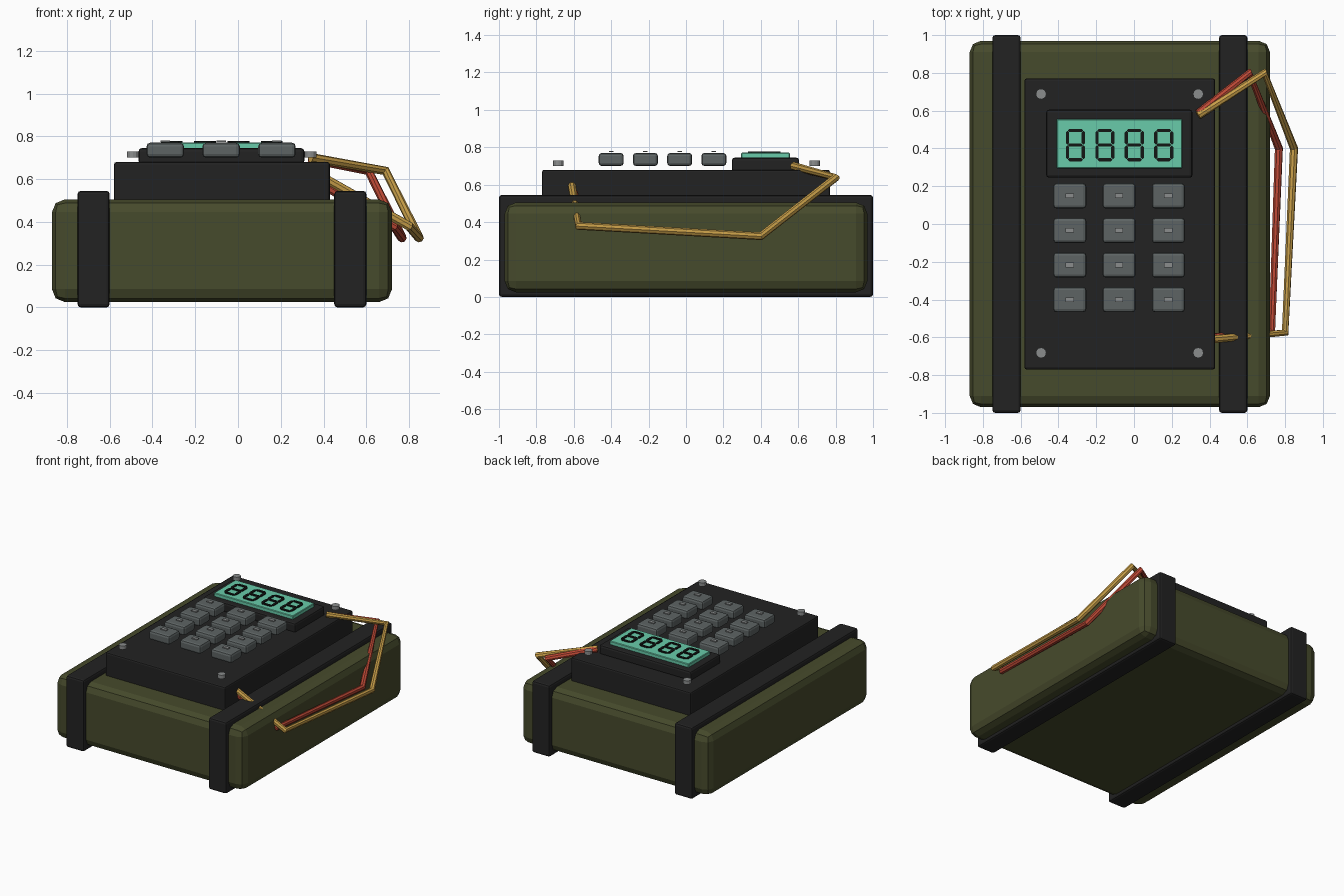
import bpy, bmesh, math

if "Cube" in bpy.data.objects:
    bpy.data.objects.remove(bpy.data.objects["Cube"])

def material(name, r, g, b):
    m = bpy.data.materials.new(name)
    m.diffuse_color = (r, g, b, 1)
    m.use_nodes = True
    m.node_tree.nodes["Principled BSDF"].inputs["Base Color"].default_value = m.diffuse_color
    return m

OLIVE = material("olive canvas", 0.062, 0.069, 0.025)
BLACK = material("black plastic", 0.016, 0.016, 0.016)
TEAL = material("teal display", 0.14, 0.60, 0.40)
DIGIT = material("digit black", 0.006, 0.008, 0.007)
KEY = material("key grey", 0.11, 0.127, 0.127)
STEEL = material("light steel", 0.26, 0.27, 0.27)
YELLOW = material("yellow wire", 0.57, 0.34, 0.065)
RED = material("red wire", 0.50, 0.065, 0.035)

def finish(name, bm, mat):
    me = bpy.data.meshes.new(name)
    bmesh.ops.recalc_face_normals(bm, faces=bm.faces)
    bm.to_mesh(me)
    bm.free()
    me.materials.append(mat)
    ob = bpy.data.objects.new(name, me)
    bpy.context.scene.collection.objects.link(ob)
    return ob

def box(name, x, y, z, mat, bevel=0.0, segs=1):
    """Box from (min, max) ranges with bevelled edges."""
    bm = bmesh.new()
    bmesh.ops.create_cube(bm, size=1)
    for v in bm.verts:
        for i, r in enumerate((x, y, z)):
            v.co[i] = r[0] if v.co[i] < 0 else r[1]
    if bevel:
        bmesh.ops.bevel(bm, geom=list(bm.edges), offset=bevel, segments=segs,
                        profile=0.5, affect='EDGES')
    return finish(name, bm, mat)

def around(c, size):
    return (c - size / 2, c + size / 2)

# padded body and the two straps around it
box("body", (-0.87, 0.72), (-0.97, 0.97), (0.025, 0.505), OLIVE, 0.06, 2)
for i, x in enumerate((-0.675, 0.525)):
    box(f"strap_{i}", around(x, 0.15), (-1, 1), (0, 0.545), BLACK, 0.015, 2)

# control panel and display
box("control_panel", (-0.58, 0.43), (-0.77, 0.77), (0.48, 0.68), BLACK, 0.012, 2)
box("display_bezel", (-0.465, 0.31), (0.245, 0.605), (0.67, 0.745), BLACK, 0.015, 2)
box("display_screen", (-0.41, 0.255), (0.295, 0.555), (0.73, 0.771), TEAL, 0.004)

# seven-segment digits as thin six-sided bars
def segment(bm, cx, cy, length, upright):
    h, t = length / 2, 0.009
    pts = [(-h, 0), (-h + t, -t), (h - t, -t), (h, 0), (h - t, t), (-h + t, t)]
    vs = []
    for a, b in pts:
        if upright:
            a, b = -b, a
        vs.append(bm.verts.new((cx + a, cy + b, 0.770)))
    f = bm.faces.new(vs)
    top = bmesh.ops.extrude_face_region(bm, geom=[f])["geom"]
    for v in top:
        if isinstance(v, bmesh.types.BMVert):
            v.co.z += 0.008

for i in range(4):
    bm = bmesh.new()
    cx, cy = -0.31 + 0.156 * i, 0.418
    for dy in (-0.077, 0, 0.077):
        segment(bm, cx, cy + dy, 0.08, False)
    for dx in (-0.042, 0.042):
        for dy in (-0.0385, 0.0385):
            segment(bm, cx + dx, cy + dy, 0.074, True)
    finish(f"display_digit_{i}", bm, DIGIT)

# keypad with a small pale mark on each key
for row in range(4):
    for col in range(3):
        x, y = -0.34 + 0.261 * col, 0.149 - 0.183 * row
        box(f"key_{row}_{col}", around(x, 0.175), around(y, 0.134),
            (0.70, 0.77), KEY, 0.017, 2)
        box(f"key_mark_{row}_{col}", around(x, 0.044), around(y, 0.024),
            (0.774, 0.781), STEEL)

# corner bolts
for i, (x, y) in enumerate((x, y) for x in (-0.492, 0.34) for y in (-0.682, 0.688)):
    bm = bmesh.new()
    bmesh.ops.create_cone(bm, cap_ends=True, segments=12, radius1=0.028,
                          radius2=0.028, depth=0.028)
    bmesh.ops.translate(bm, verts=bm.verts, vec=(x, y, 0.715))
    finish(f"bolt_{i}", bm, STEEL)

# loose wires from the display round the side and back into the panel
def wire(name, pts, mat):
    cu = bpy.data.curves.new(name, 'CURVE')
    cu.dimensions = '3D'
    cu.bevel_depth = 0.022
    cu.bevel_resolution = 2
    cu.use_fill_caps = True
    sp = cu.splines.new('POLY')
    sp.points.add(len(pts) - 1)
    for p, c in zip(sp.points, pts):
        p.co = (*c, 1)
    sp.use_smooth = False
    cu.materials.append(mat)
    ob = bpy.data.objects.new(name, cu)
    bpy.context.scene.collection.objects.link(ob)
    bpy.ops.object.select_all(action='DESELECT')
    ob.select_set(True)
    bpy.context.view_layer.objects.active = ob
    bpy.ops.object.convert(target='MESH')

wire("yellow_wire", [(0.34, 0.575, 0.70), (0.69, 0.80, 0.638), (0.847, 0.40, 0.325),
                     (0.80, -0.575, 0.38), (0.42, -0.61, 0.595)], YELLOW)
wire("red_wire", [(0.34, 0.585, 0.695), (0.61, 0.80, 0.638), (0.767, 0.40, 0.325),
                  (0.73, -0.57, 0.38), (0.42, -0.60, 0.56)], RED)
